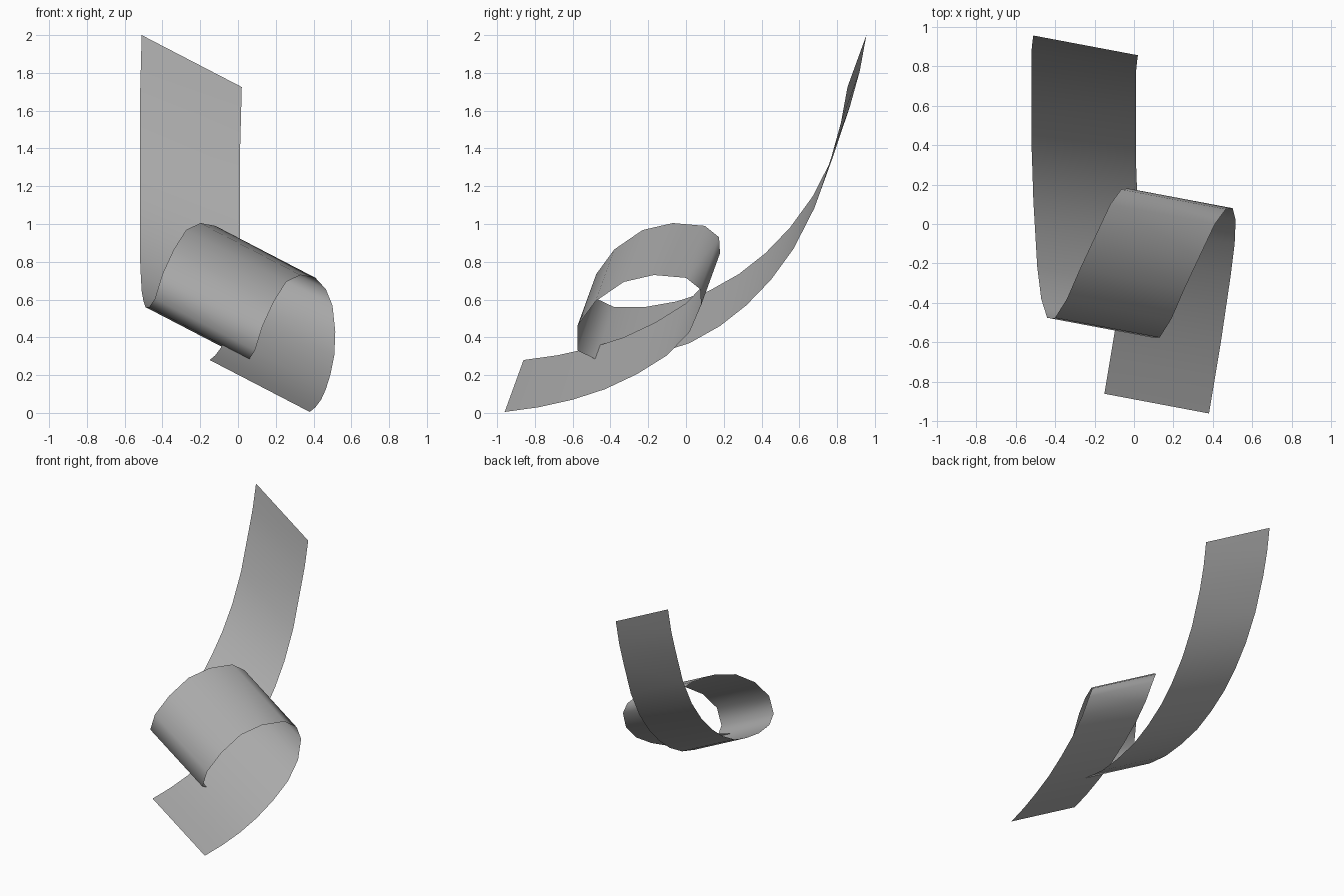
import bpy
import bmesh
import math
from mathutils import Vector

# Remove the default object
default_cube = bpy.data.objects.get("Cube")
if default_cube:
    bpy.data.objects.remove(default_cube, do_unlink=True)

# Upper edge of the ribbon, from the raised tail through the loop to the lower tail
raised_tail = [
    (-.51, .955, 2), (-.515, .92, 1.81), (-.52, .87, 1.63), (-.52, .78, 1.36),
    (-.52, .67, 1.145), (-.52, .55, .98), (-.52, .42, .845), (-.515, .28, .735),
    (-.51, .12, .645), (-.5, -.05, .59), (-.49, -.22, .56),
]
loop = [
    (-.47, -.38, .56), (-.44, -.475, .605), (-.4, -.475, .735), (-.34, -.38, .865),
    (-.275, -.23, .968), (-.2, -.07, 1.005), (-.12, .1, .99), (-.065, .175, .93),
    (-.03, .18, .845),
]
lower_tail = [
    (-.015, .12, .705), (-.02, 0, .58), (-.04, -.16, .48), (-.065, -.33, .4),
    (-.09, -.5, .345), (-.12, -.68, .305), (-.15, -.86, .28),
]
ribbon_width = Vector((.53, -.1, -.275))


def make_material(name, color):
    material = bpy.data.materials.new(name)
    material.use_nodes = True
    material.diffuse_color = color
    shader = material.node_tree.nodes["Principled BSDF"]
    shader.inputs["Base Color"].default_value = color
    return material


def make_ribbon(name, path, width, material):
    """Sweep an open edge path sideways into a single thin sheet."""
    bm = bmesh.new()
    verts = [bm.verts.new(point) for point in path]
    edges = [bm.edges.new(pair) for pair in zip(verts, verts[1:])]
    swept = bmesh.ops.extrude_edge_only(bm, edges=edges)["geom"]
    moved = [item for item in swept if isinstance(item, bmesh.types.BMVert)]
    bmesh.ops.translate(bm, verts=moved, vec=width)
    mesh = bpy.data.meshes.new(name)
    bm.to_mesh(mesh)
    bm.free()
    mesh.materials.append(material)
    ribbon = bpy.data.objects.new(name, mesh)
    bpy.context.collection.objects.link(ribbon)
    return ribbon


# Curled ribbon with a soft, continuous surface
grey = make_material("plain grey", (.4, .4, .4, 1))
ribbon = make_ribbon("curled_ribbon", raised_tail + loop + lower_tail, ribbon_width, grey)
bpy.ops.object.select_all(action="DESELECT")
ribbon.select_set(True)
bpy.context.view_layer.objects.active = ribbon
bpy.ops.object.shade_smooth_by_angle(angle=math.radians(80))
